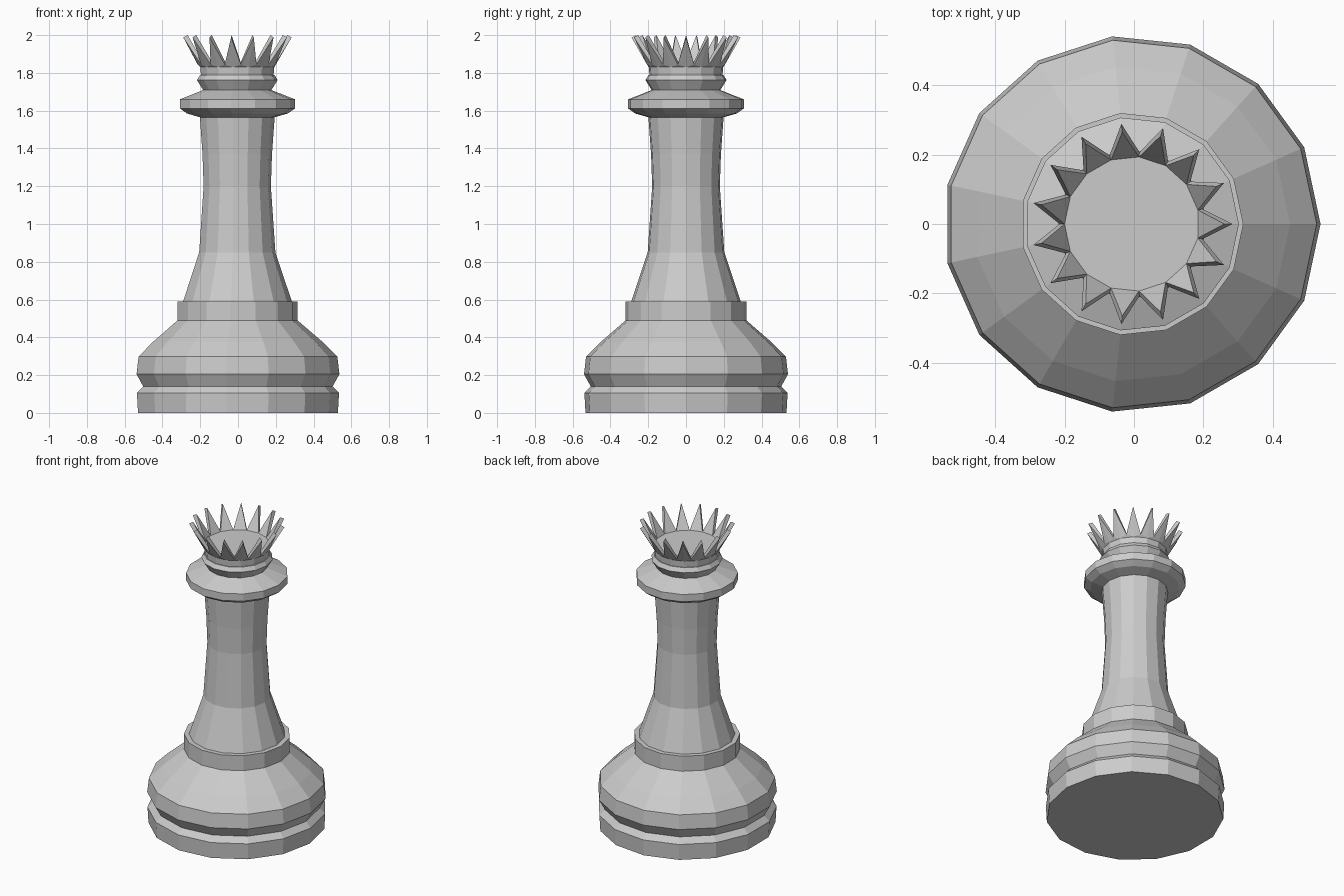
import bpy, bmesh, math

if "Cube" in bpy.data.objects:
    bpy.data.objects.remove(bpy.data.objects["Cube"])

N = 15          # sides around the axis
AXIS_X = -0.006 # odd side count: shift so the bounds are centred


def ring(bm, r, z, turn=0.0):
    """Ring of N vertices; turn is in side-widths."""
    step = 2 * math.pi / N
    return [bm.verts.new((AXIS_X + r * math.cos((i + turn) * step),
                          r * math.sin((i + turn) * step), z)) for i in range(N)]


def finish(name, bm):
    bmesh.ops.recalc_face_normals(bm, faces=bm.faces)
    mesh = bpy.data.meshes.new(name)
    bm.to_mesh(mesh)
    bm.free()
    obj = bpy.data.objects.new(name, mesh)
    bpy.context.collection.objects.link(obj)
    return obj


def stack(bm, profile):
    """Skin rings along a (radius, height) profile, closing the bottom."""
    rings = [ring(bm, r, z) for r, z in profile]
    for a, b in zip(rings, rings[1:]):
        for i in range(N):
            j = (i + 1) % N
            bm.faces.new((a[i], a[j], b[j], b[i]))
    bm.faces.new(rings[0][::-1])
    return rings[-1]


def turned(name, profile):
    bm = bmesh.new()
    bm.faces.new(stack(bm, profile))
    return finish(name, bm)


# Turned parts, bottom to top
turned("base", [(0.535, 0), (0.541, 0.105), (0.507, 0.14), (0.543, 0.205),
                (0.532, 0.298), (0.455, 0.375), (0.321, 0.49)])
turned("lower_collar", [(0.321, 0.49), (0.321, 0.59)])
turned("shaft", [(0.291, 0.59), (0.204, 0.85), (0.18, 1.2), (0.186, 1.37),
                 (0.2, 1.565)])
turned("upper_collar", [(0.2, 1.565), (0.27, 1.585), (0.308, 1.612),
                        (0.308, 1.66), (0.18, 1.71)])
turned("neck_ring", [(0.18, 1.705), (0.216, 1.762), (0.2, 1.788)])

# Crown: short cup whose rim rises into a ring of pointed spikes
bm = bmesh.new()
cup = stack(bm, [(0.194, 1.785), (0.198, 1.83)])
tip_out = ring(bm, 0.29, 1.988)
tip_in = ring(bm, 0.266, 2.0)
dip_out = ring(bm, 0.208, 1.845, 0.5)
dip_in = ring(bm, 0.194, 1.855, 0.5)
for i in range(N):
    j = (i + 1) % N
    # outside pleats
    bm.faces.new((cup[i], cup[j], dip_out[i]))
    bm.faces.new((cup[i], dip_out[i], tip_out[i]))
    bm.faces.new((cup[j], tip_out[j], dip_out[i]))
    # zigzag rim
    bm.faces.new((tip_out[i], dip_out[i], dip_in[i], tip_in[i]))
    bm.faces.new((dip_out[i], tip_out[j], tip_in[j], dip_in[i]))
    # inside of each spike
    bm.faces.new((dip_in[i], tip_in[j], dip_in[j]))
bm.faces.new(dip_in)
finish("crown", bm)
